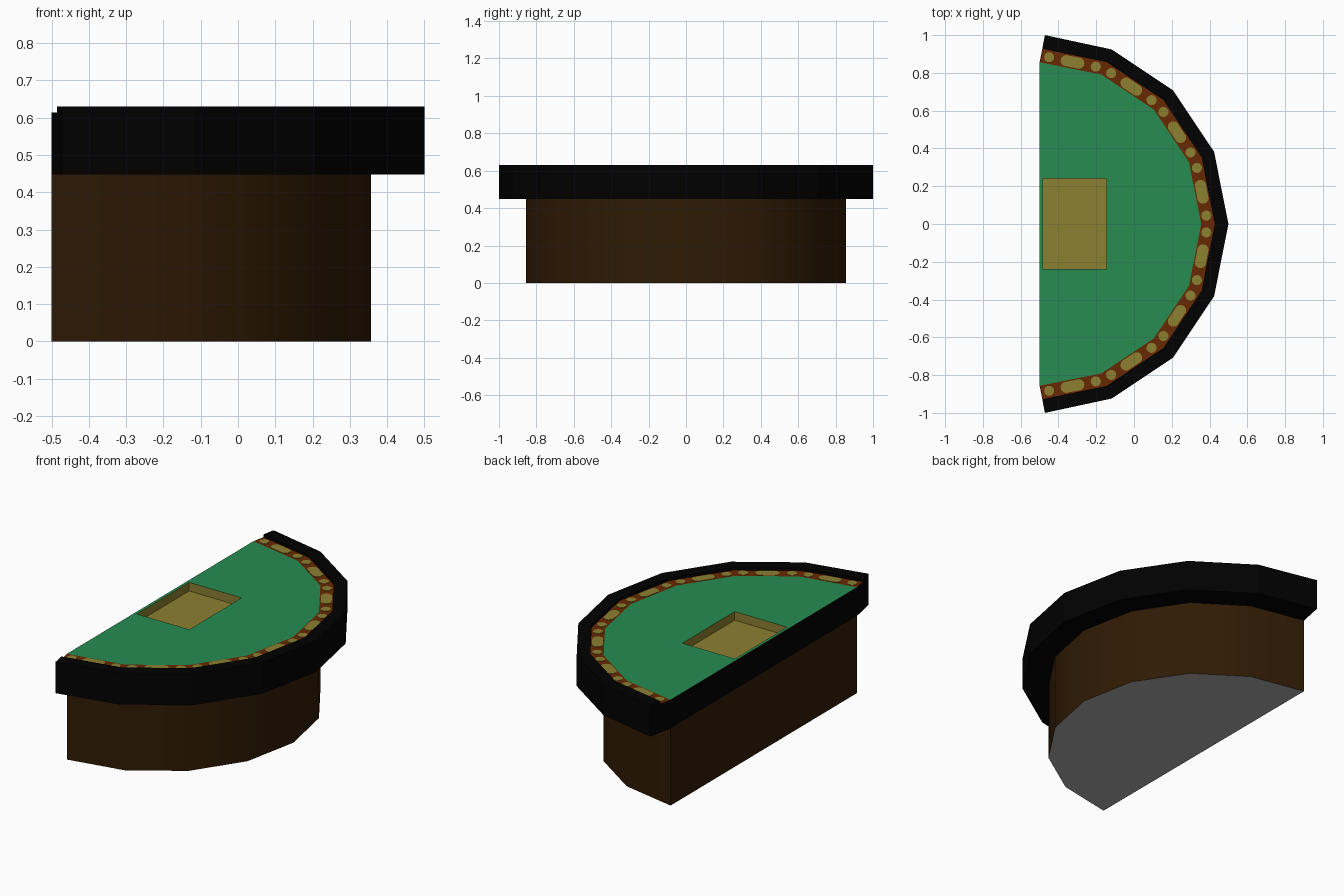
import bpy, bmesh, math
from mathutils import Vector

if "Cube" in bpy.data.objects:
    bpy.data.objects.remove(bpy.data.objects["Cube"])

R, SEG = 0.856, 8           # felt radius, sides of the half round
STEP = math.pi / SEG
CX = -0.5                   # straight edge of the table
Z_BODY, Z_TOP, Z_RAIL = 0.448, 0.614, 0.63


def material(name, rgb):
    m = bpy.data.materials.new(name)
    m.diffuse_color = (*rgb, 1)
    m.use_nodes = True
    m.node_tree.nodes["Principled BSDF"].inputs["Base Color"].default_value = m.diffuse_color
    return m


FELT = material("green felt", (0.020, 0.265, 0.085))
TAN = material("tan", (0.265, 0.215, 0.030))
WOOD = material("red brown wood", (0.140, 0.022, 0.001))
BLACK = material("black padding", (0.0003, 0.0003, 0.0004))
DARK = material("dark brown wood", (0.029, 0.0105, 0.0012))
GREY = material("grey underside", (0.42, 0.42, 0.42))


def finish(name, bm, mats):
    bmesh.ops.recalc_face_normals(bm, faces=bm.faces[:])
    me = bpy.data.meshes.new(name)
    bm.to_mesh(me)
    bm.free()
    for m in mats:
        me.materials.append(m)
    ob = bpy.data.objects.new(name, me)
    bpy.context.collection.objects.link(ob)
    return ob


def arc(offset):
    """Half-round outline pushed outwards; the ends are cut square to their side."""
    pts = []
    for i in range(SEG + 1):
        a = -math.pi / 2 + i * STEP
        if i in (0, SEG):
            b = a + (STEP / 2 if i == 0 else -STEP / 2)
            d = offset / math.cos(STEP / 2) * Vector((math.cos(b), math.sin(b)))
        else:
            d = offset * Vector((math.cos(a), math.sin(a)))
        pts.append(Vector((CX + R * math.cos(a), R * math.sin(a))) + d)
    return pts


def prism(bm, pts, z0, z1):
    lo = [bm.verts.new((p.x, p.y, z0)) for p in pts]
    hi = [bm.verts.new((p.x, p.y, z1)) for p in pts]
    n = len(pts)
    for i in range(n):
        j = (i + 1) % n
        bm.faces.new((lo[i], lo[j], hi[j], hi[i]))
    bm.faces.new(hi)
    bm.faces.new(lo[::-1])


def band(name, o0, o1, z0, z1, mats):
    """Faceted half ring; the top takes the last material."""
    bm = bmesh.new()
    rows = []
    for p, q in zip(arc(o0), arc(o1)):
        rows.append([bm.verts.new((v.x, v.y, z)) for v, z in
                     ((p, z0), (q, z0), (q, z1), (p, z1))])
    for a, b in zip(rows, rows[1:]):
        for k in range(4):
            f = bm.faces.new((a[k], a[(k + 1) % 4], b[(k + 1) % 4], b[k]))
            if k == 2:
                f.material_index = len(mats) - 1
    bm.faces.new(rows[0])
    bm.faces.new(rows[-1][::-1])
    return finish(name, bm, mats)


# Base cabinet with grey underside
bm = bmesh.new()
prism(bm, arc(0), 0, Z_BODY)
for f in bm.faces:
    if f.calc_center_median().z < 0.001:
        f.material_index = 1
base = finish("base_cabinet", bm, [DARK, GREY])
bpy.context.view_layer.objects.active = base
base.select_set(True)
bpy.ops.object.shade_smooth_by_angle(angle=math.radians(30))

# Table slab: black sides, felt top, sunken tan tray
X0, X1, Y0, Y1 = -0.483, -0.146, -0.238, 0.242
bm = bmesh.new()
prism(bm, arc(0), Z_BODY, Z_TOP)
for co, no in (((X0, 0, 0), (1, 0, 0)), ((X1, 0, 0), (1, 0, 0)),
               ((0, Y0, 0), (0, 1, 0)), ((0, Y1, 0), (0, 1, 0))):
    bmesh.ops.bisect_plane(bm, geom=bm.verts[:] + bm.edges[:] + bm.faces[:],
                           plane_co=co, plane_no=no)


def in_tray(c):
    e = 0.001
    return X0 - e < c.x < X1 + e and Y0 - e < c.y < Y1 + e and c.z > 0.5


tray = [f for f in bm.faces if in_tray(f.calc_center_median())]
sunk = bmesh.ops.extrude_discrete_faces(bm, faces=tray)["faces"]
bmesh.ops.translate(bm, vec=(0, 0, -0.05),
                    verts=list({v for f in sunk for v in f.verts}))
for f in bm.faces:
    c = f.calc_center_median()
    f.material_index = 2 if in_tray(c) else 1 if c.z > Z_TOP - 0.001 else 0
finish("table_top", bm, [BLACK, FELT, TAN])

# Wooden inlay ring and raised padded rail
band("inlay_ring", 0, 0.072, Z_BODY, Z_TOP, [BLACK, WOOD])
band("padded_rail", 0.072, 0.144, Z_BODY, Z_RAIL, [BLACK])

# Tan studs on each side of the ring: dot, long lozenge, dot
bm = bmesh.new()
mid = arc(0.036)
for p, q in zip(mid, mid[1:]):
    d = (q - p).normalized()
    n = Vector((-d.y, d.x))
    for t, half, r in ((0.13, 0, 0.027), (0.5, 0.034, 0.03), (0.87, 0, 0.027)):
        c = p.lerp(q, t)
        pts = []
        for k in range(12):
            a = (k + 0.5) * math.tau / 12
            s = math.copysign(half, math.cos(a))
            pts.append(c + d * (s + r * math.cos(a)) + n * r * math.sin(a))
        prism(bm, pts, Z_TOP - 0.001, Z_TOP + 0.002)
finish("inlay_studs", bm, [TAN])
